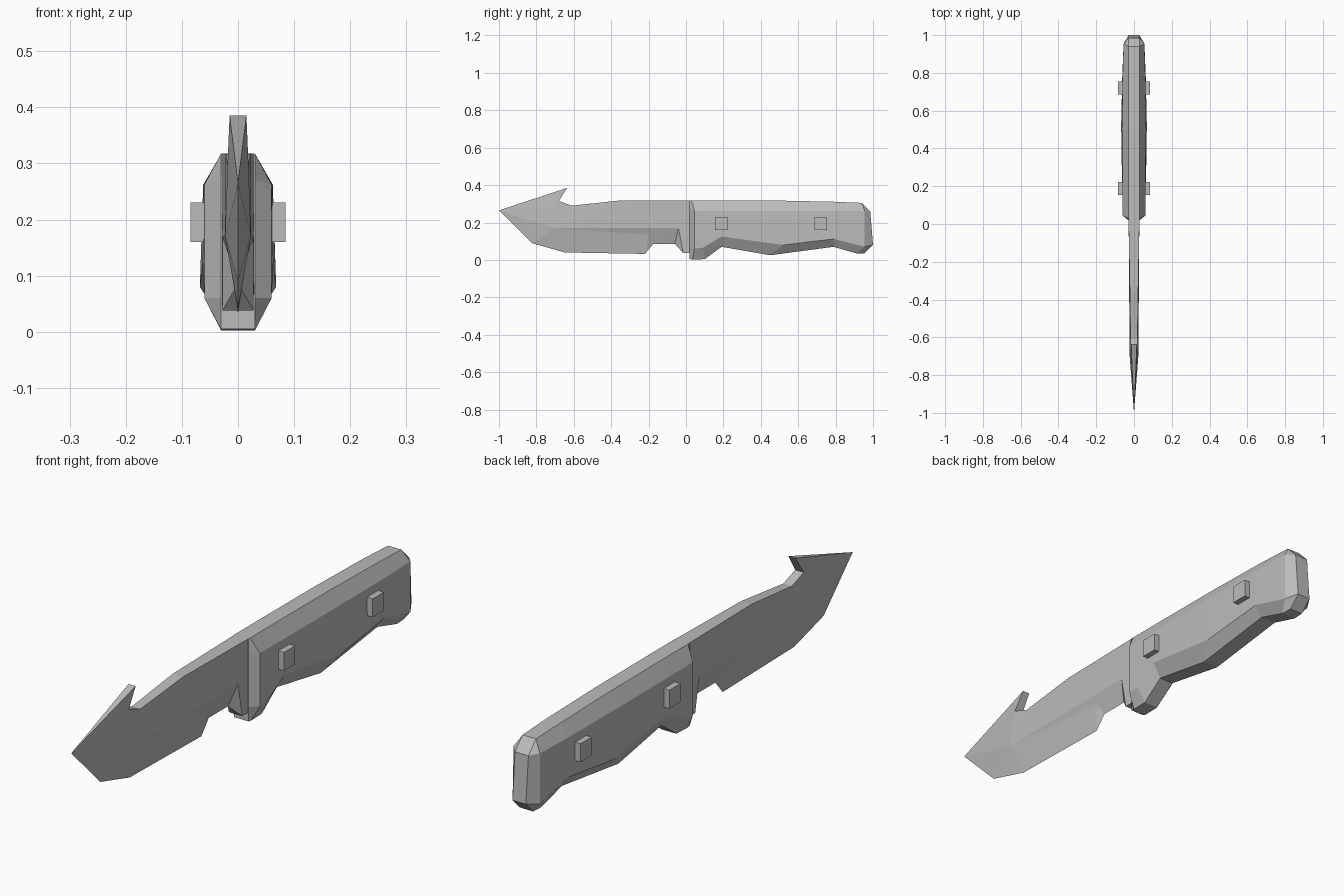
import bpy, bmesh

default = bpy.data.objects.get("Cube")
if default:
    bpy.data.objects.remove(default, do_unlink=True)

grey = bpy.data.materials.new("plain grey")
grey.use_nodes = True
grey.diffuse_color = (0.5, 0.5, 0.5, 1)
grey.node_tree.nodes["Principled BSDF"].inputs["Base Color"].default_value = grey.diffuse_color


def finish(bm, name):
    """Weld, orient and link a part as a flat-shaded object."""
    bmesh.ops.remove_doubles(bm, verts=bm.verts, dist=0.0005)
    bmesh.ops.recalc_face_normals(bm, faces=bm.faces)
    mesh = bpy.data.meshes.new(name)
    bm.to_mesh(mesh)
    bm.free()
    mesh.materials.append(grey)
    obj = bpy.data.objects.new(name, mesh)
    bpy.context.collection.objects.link(obj)
    return obj


def add_face(bm, corners):
    """Add a face from coordinates, skipping repeated corners."""
    unique = list(dict.fromkeys(corners))
    if len(unique) > 2:
        bm.faces.new([bm.verts.new(c) for c in unique])


def flip(point):
    return (-point[0] if point[0] else 0, point[1], point[2])


# Blade: one side described by named points, mirrored, then joined across
points = {
    "tip": (0, -1, .265), "hook": (.015, -.635, .385),
    "notch": (.018, -.68, .315), "spine_low": (.018, -.61, .29),
    "spine_mid": (.022, -.36, .317), "spine_end": (.029, .03, .318),
    "bevel_front": (.023, -.7, .17), "bevel_back": (.028, -.04, .17),
    "bevel_end": (.029, .03, .17), "belly": (0, -.825, .09),
    "edge_front": (0, -.65, .04), "edge_back": (0, -.22, .032),
    "choil_front": (0, -.175, .085), "choil_top": (.016, -.2, .135),
    "choil_back": (0, -.06, .085), "heel": (.028, -.015, .038),
    "heel_end": (.028, .03, .038),
}
side_faces = [
    "tip notch hook", "tip bevel_front notch",
    "notch bevel_front spine_low", "spine_low bevel_front spine_mid",
    "spine_mid bevel_front bevel_back", "spine_mid bevel_back spine_end",
    "spine_end bevel_back bevel_end", "tip belly bevel_front",
    "belly edge_front bevel_front", "bevel_front edge_front choil_top",
    "edge_front edge_back choil_top", "edge_back choil_front choil_top",
    "choil_top choil_front choil_back", "choil_top choil_back bevel_back",
    "bevel_front choil_top bevel_back", "bevel_back choil_back heel",
    "bevel_back heel heel_end bevel_end",
]
rims = [
    "tip hook notch spine_low spine_mid spine_end bevel_end heel_end",
    "choil_back heel heel_end",
]
bm = bmesh.new()
for names in side_faces:
    corners = [points[n] for n in names.split()]
    add_face(bm, corners)
    add_face(bm, [flip(c) for c in reversed(corners)])
for rim in rims:
    path = [points[n] for n in rim.split()]
    for a, b in zip(path, path[1:]):
        add_face(bm, [a, b, flip(b), flip(a)])
finish(bm, "blade")

# Handle: chamfered sections, each listing top, upper, lower and bottom corner
sections = [
    [(.03, .02, .318), (.03, .02, .27), (.03, .02, .06), (.03, .02, .005)],
    [(.03, .03, .318), (.06, .045, .262), (.06, .045, .06), (.03, .035, .002)],
    [(.03, .1, .318), (.06, .1, .262), (.06, .09, .065), (.03, .1, .004)],
    [(.03, .19, .318), (.061, .19, .262), (.063, .19, .125), (.03, .19, .07)],
    [(.03, .5, .317), (.062, .5, .262), (.068, .52, .08), (.032, .45, .025)],
    [(.03, .79, .311), (.06, .79, .262), (.062, .79, .112), (.032, .79, .07)],
    [(.028, .94, .305), (.055, .955, .262), (.055, .955, .07), (.03, .91, .035)],
    [(.028, .985, .258), (.028, .985, .258), (.028, 1, .08), (.028, .955, .035)],
]
bm = bmesh.new()
for a, b in zip(sections, sections[1:]):
    for i in range(3):
        quad = [a[i], b[i], b[i + 1], a[i + 1]]
        add_face(bm, quad)
        add_face(bm, [flip(c) for c in reversed(quad)])
    for i in (0, 3):
        add_face(bm, [a[i], b[i], flip(b[i]), flip(a[i])])
for end in (sections[0], sections[-1]):
    for a, b in zip(end, end[1:]):
        add_face(bm, [a, b, flip(b), flip(a)])
finish(bm, "handle")

# Square rivets through the handle
for name, y in (("front_rivet", .188), ("rear_rivet", .72)):
    bm = bmesh.new()
    bmesh.ops.create_cube(bm, size=1)
    bmesh.ops.scale(bm, vec=(.17, .067, .07), verts=bm.verts)
    rivet = finish(bm, name)
    rivet.location = (0, y, .195)
